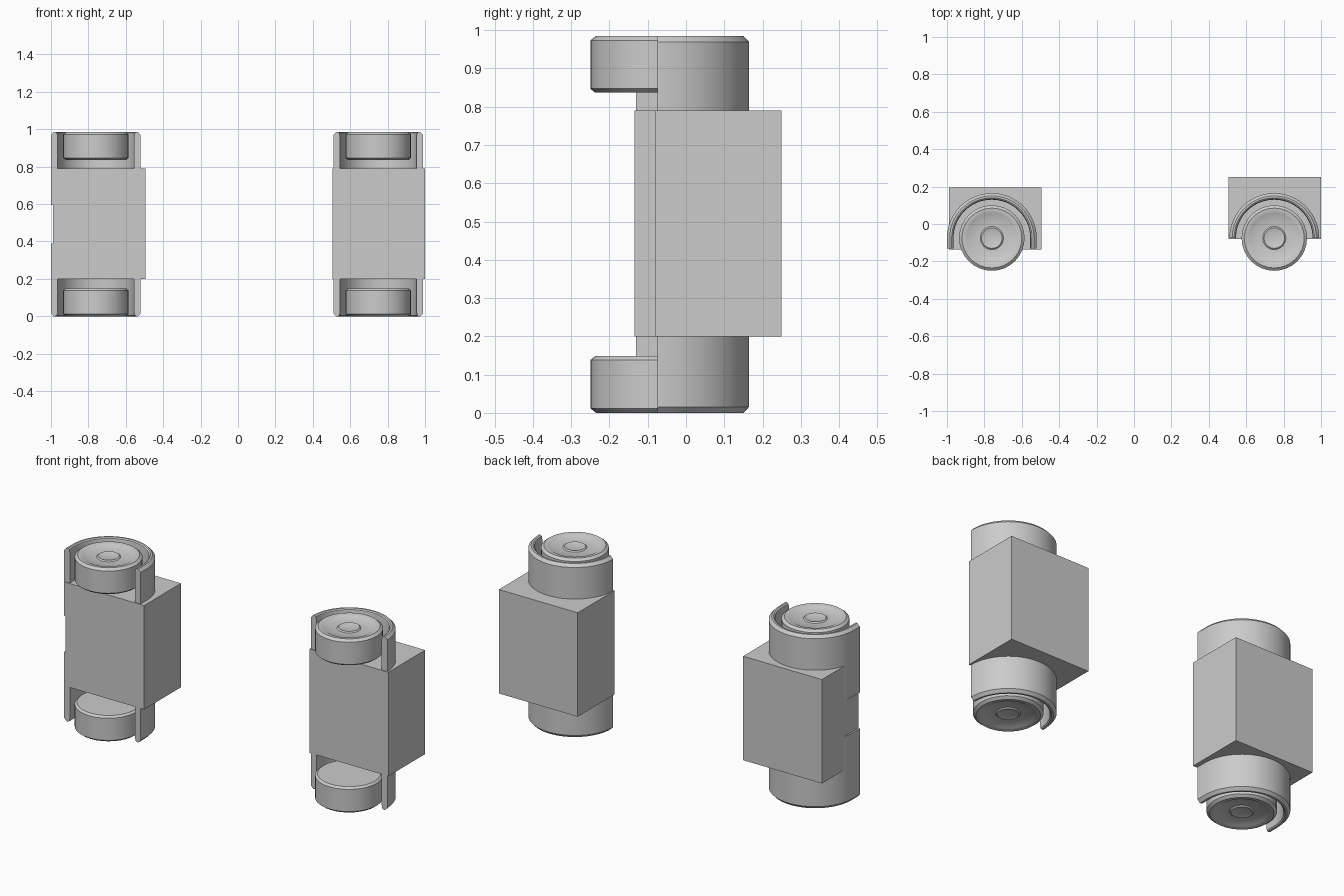
import bpy, bmesh
from math import pi, cos, sin

if "Cube" in bpy.data.objects:
    bpy.data.objects.remove(bpy.data.objects["Cube"])

MID = 0.4925          # mid height: every object is mirrored about it
WHEEL_Y = -0.075


def finish(name, bm, x, y, mirror=True, angle=30):
    bmesh.ops.recalc_face_normals(bm, faces=bm.faces)
    mesh = bpy.data.meshes.new(name)
    bm.to_mesh(mesh)
    bm.free()
    ob = bpy.data.objects.new(name, mesh)
    bpy.context.collection.objects.link(ob)
    ob.location = (x, y, MID)
    if mirror:
        mod = ob.modifiers.new("Mirror", 'MIRROR')
        mod.use_axis = (False, False, True)
        mod.use_mirror_merge = False
    bpy.ops.object.select_all(action='DESELECT')
    ob.select_set(True)
    bpy.context.view_layer.objects.active = ob
    bpy.ops.object.shade_smooth_by_angle(angle=angle * pi / 180)
    return ob


def box(name, x0, x1, y0, y1, z0, z1):
    bm = bmesh.new()
    bmesh.ops.create_cube(bm, size=1)
    bmesh.ops.scale(bm, vec=(x1 - x0, y1 - y0, z1 - z0), verts=bm.verts)
    ob = finish(name, bm, (x0 + x1) / 2, (y0 + y1) / 2, mirror=False)
    ob.location.z = (z0 + z1) / 2


def wheel(name, x, sides=32):
    # Radius and height of the lower wheel, dished outer face first
    profile = [(0.035, 0.012), (0.055, 0.006), (0.062, 0.012), (0.125, 0.010),
               (0.135, 0.004), (0.145, 0.002), (0.160, 0.0), (0.175, 0.012),
               (0.175, 0.138), (0.163, 0.148)]
    bm = bmesh.new()
    rings = []
    for r, z in profile:
        rings.append([bm.verts.new((r * cos(2 * pi * i / sides),
                                    r * sin(2 * pi * i / sides), z - MID))
                      for i in range(sides)])
    for a, b in zip(rings, rings[1:]):
        for i in range(sides):
            j = (i + 1) % sides
            bm.faces.new((a[i], a[j], b[j], b[i]))
    bm.faces.new(rings[0])
    bm.faces.new(rings[-1])
    finish(name, bm, x, WHEEL_Y)


def fender(name, x, front_y, steps=32):
    # Wall section (offset from axle, height), swept round the back of the wheel
    section = [(0.205, 0.02), (0.208, 0.005), (0.215, 0.0), (0.225, 0.0),
               (0.24, 0.016), (0.24, 0.39), (0.205, 0.39)]
    stations = [(pi * i / steps, 0.0) for i in range(steps + 1)]
    drop = front_y - WHEEL_Y
    if drop < -0.001:     # straight skirts in front of the arc
        stations = [(0.0, drop)] + stations + [(pi, drop)]
    bm = bmesh.new()
    loops = [[bm.verts.new((r * cos(a), r * sin(a) + dy, z - MID))
              for r, z in section] for a, dy in stations]
    n = len(section)
    for p, q in zip(loops, loops[1:]):
        for i in range(n):
            j = (i + 1) % n
            bm.faces.new((p[i], p[j], q[j], q[i]))
    bm.faces.new(loops[0])
    bm.faces.new(loops[-1])
    finish(name, bm, x, WHEEL_Y)


# Left side
box("left_block", -0.99, -0.495, -0.135, 0.195, 0.2, 0.79)
wheel("left_wheels", -0.76)
fender("left_fenders", -0.76, -0.13)

# Right side
box("right_block", 0.505, 1.0, -0.08, 0.25, 0.2, 0.79)
wheel("right_wheels", 0.75)
fender("right_fenders", 0.75, -0.075)
